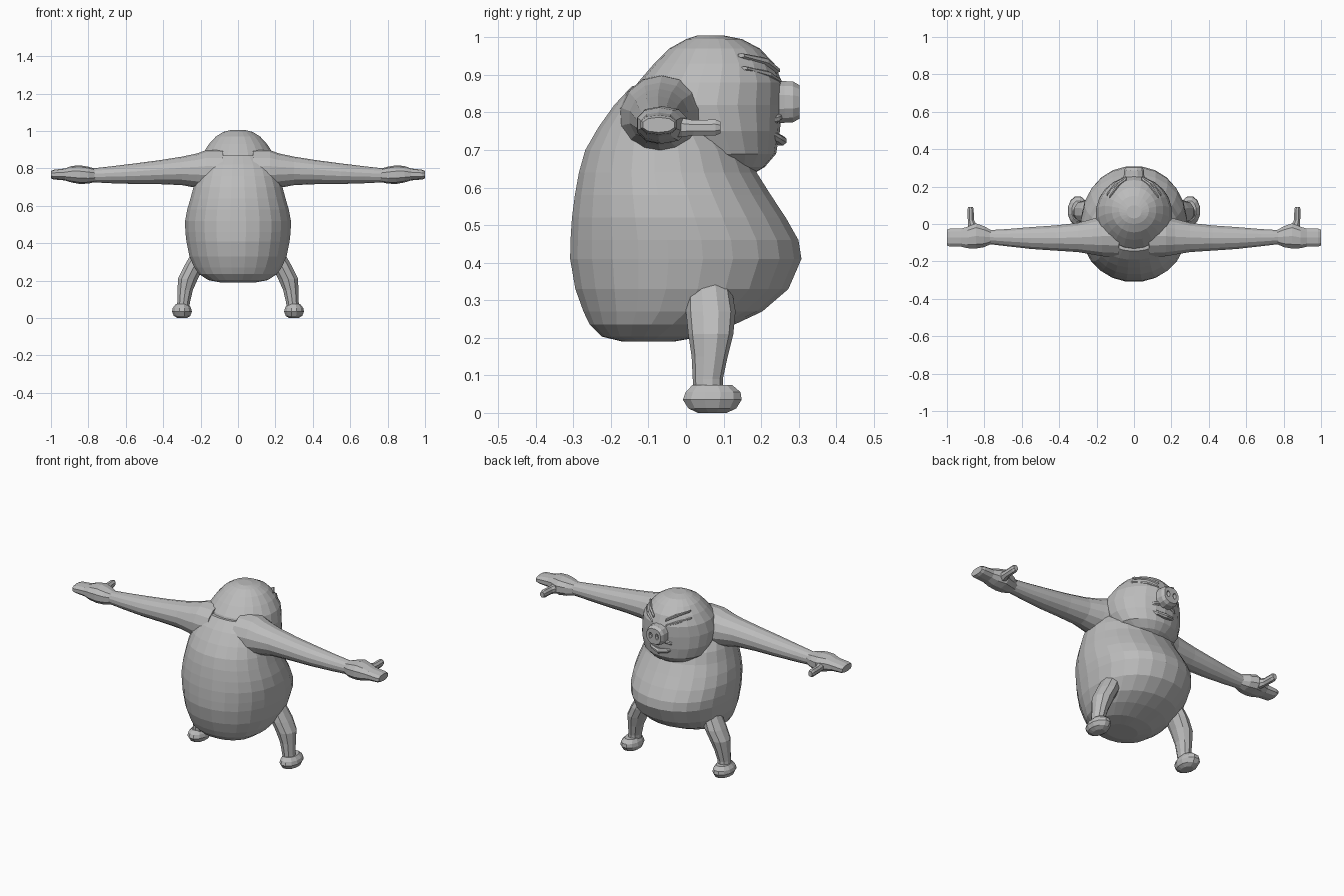
import bpy, bmesh, math
from mathutils import Vector as V

grey = bpy.data.materials.new("plain grey")
grey.diffuse_color = (0.5, 0.5, 0.5, 1)


def loft(name, rings, seg=12, mirror=False, power=1.0):
    """Skin closed rings; each ring is (centre, half-axis u, half-axis v)."""
    bm = bmesh.new()
    loops = []
    for c, u, v in rings:
        loop = []
        for i in range(seg):
            a = 2 * math.pi * (i + 0.5) / seg
            ca, sa = math.cos(a), math.sin(a)
            p = V(c) + V(u) * math.copysign(abs(ca) ** power, ca) \
                + V(v) * math.copysign(abs(sa) ** power, sa)
            loop.append(bm.verts.new(p))
        loops.append(loop)
    for a, b in zip(loops, loops[1:]):
        for i in range(seg):
            j = (i + 1) % seg
            bm.faces.new((a[i], a[j], b[j], b[i]))
    bm.faces.new(loops[0][::-1])
    bm.faces.new(loops[-1])
    bmesh.ops.recalc_face_normals(bm, faces=bm.faces)
    me = bpy.data.meshes.new(name)
    bm.to_mesh(me)
    bm.free()
    me.materials.append(grey)
    ob = bpy.data.objects.new(name, me)
    bpy.context.collection.objects.link(ob)
    if mirror:
        ob.modifiers.new("mirror", 'MIRROR')
    return ob


def stack(rows):
    """Horizontal rings from (z, back y, front y, half width)."""
    return [((0, (b + f) / 2, z), (w, 0, 0), (0, (f - b) / 2, 0)) for z, b, f, w in rows]


def along_x(rows):
    """Rings across x from (x, y, z, half y, half z)."""
    return [((x, y, z), (0, hy, 0), (0, 0, hz)) for x, y, z, hy, hz in rows]


def along_y(rows):
    """Rings across y from (x, y, z, half x, half z)."""
    return [((x, y, z), (hx, 0, 0), (0, 0, hz)) for x, y, z, hx, hz in rows]


def along_z(rows):
    """Rings across z from (x, y, z, half x, half y)."""
    return [((x, y, z), (hx, 0, 0), (0, hy, 0)) for x, y, z, hx, hy in rows]


# Barrel torso with a hanging belly
loft("torso", stack([
    (.19, -.17, -.03, .09), (.203, -.225, .04, .16), (.235, -.258, .13, .21),
    (.27, -.275, .205, .235), (.33, -.297, .275, .262), (.41, -.311, .31, .278),
    (.46, -.310, .302, .284), (.52, -.306, .268, .285), (.58, -.298, .228, .274),
    (.64, -.287, .19, .256), (.70, -.27, .165, .24), (.76, -.235, .11, .22),
    (.82, -.192, .08, .2), (.87, -.145, .04, .15)]), 24, power=.94)

# Round head
loft("head", stack([
    (.64, .07, .185, .07), (.655, .02, .21, .125), (.69, -.04, .24, .175),
    (.75, -.1, .25, .2), (.82, -.15, .256, .205), (.88, -.128, .256, .19),
    (.93, -.085, .235, .157), (.97, -.045, .197, .12), (.995, 0, .15, .08),
    (1.005, .03, .1, .04)]), 22)

# Snout with two nostril hollows
snout = loft("snout", along_y([
    (0, .22, .828, .062, .062), (0, .262, .828, .056, .057), (0, .285, .828, .056, .056),
    (0, .302, .828, .047, .046)]), 12, power=.85)
nostril = loft("nostril_cutter", along_y([
    (.021, .284, .83, .008, .014), (.021, .32, .83, .013, .022)]), 8, mirror=True)
nostril.hide_render = True
nostril.hide_viewport = False
nostril.display_type = 'WIRE'
cut = snout.modifiers.new("nostrils", 'BOOLEAN')
cut.operation = 'DIFFERENCE'
cut.object = nostril

# Mouth: lower lip and the cheek folds beside the snout
loft("lower_lip", along_x([
    (-.085, .215, .75, .008, .006), (-.05, .24, .733, .015, .012),
    (0, .252, .725, .017, .014), (.05, .24, .733, .015, .012),
    (.085, .215, .75, .008, .006)]), 8)
loft("cheek_fold", along_x([
    (.035, .245, .79, .014, .012), (.065, .233, .783, .017, .014),
    (.1, .206, .775, .01, .007)]), 8, mirror=True)

# Slanted squinting eyes: brow ridge over a lower lid
loft("brow", along_x([
    (.04, .24, .912, .012, .008), (.085, .207, .937, .014, .01),
    (.13, .147, .952, .01, .006)]), 6, mirror=True)
loft("eyelid", along_x([
    (.045, .245, .884, .01, .006), (.095, .215, .902, .013, .009),
    (.145, .155, .918, .01, .005)]), 6, mirror=True)

# Outstretched arms ending in mitten hands
loft("arm", along_x([
    (.08, -.065, .785, .115, .115), (.17, -.065, .788, .11, .11),
    (.22, -.068, .788, .098, .092), (.30, -.072, .787, .08, .076),
    (.42, -.075, .780, .069, .064), (.55, -.075, .772, .06, .055),
    (.68, -.073, .766, .047, .045), (.78, -.07, .763, .038, .037)]), 14, mirror=True)
loft("hand", along_x([
    (.76, -.07, .763, .036, .035), (.80, -.068, .764, .058, .045),
    (.845, -.064, .767, .07, .05), (.89, -.072, .769, .06, .044),
    (.925, -.073, .768, .05, .032), (.985, -.073, .767, .05, .026),
    (1.0, -.073, .767, .044, .02)]), 10, mirror=True, power=.85)
loft("thumb", along_y([
    (.85, -.06, .762, .035, .03), (.863, -.01, .76, .026, .027),
    (.872, .02, .759, .018, .022), (.874, .078, .76, .018, .023),
    (.874, .092, .76, .013, .017)]), 8, mirror=True)

# Short splayed legs and small feet
loft("leg", along_z([
    (.297, .06, .03, .034, .04), (.29, .058, .09, .036, .04),
    (.282, .063, .15, .043, .048), (.268, .066, .21, .056, .06),
    (.238, .066, .27, .057, .066), (.205, .06, .34, .05, .06)]), 10, mirror=True)
loft("foot", along_z([
    (.298, .07, 0, .026, .04), (.299, .07, .012, .046, .066),
    (.3, .07, .035, .055, .081), (.3, .072, .055, .05, .076),
    (.298, .07, .074, .036, .055)]), 12, mirror=True)
